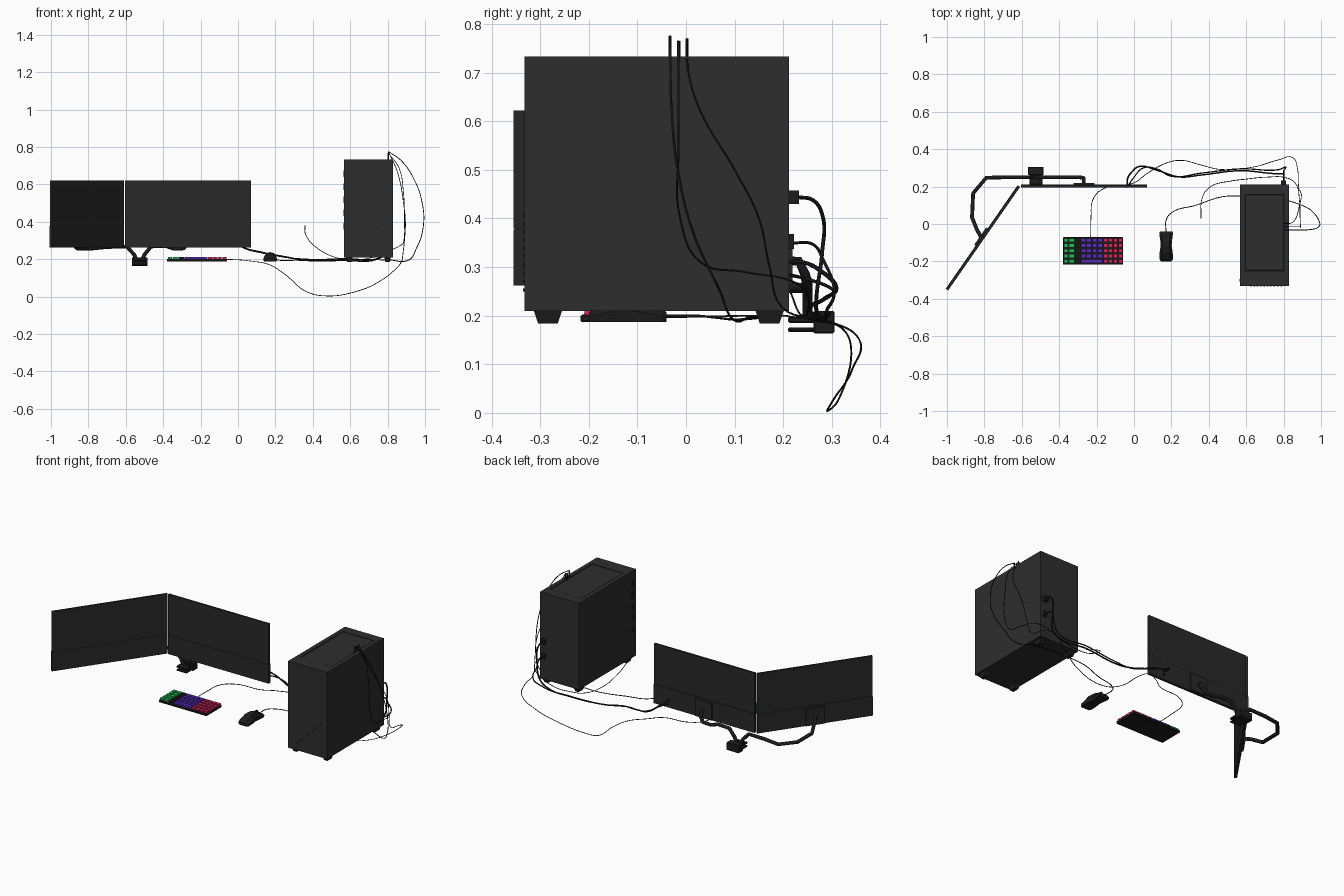
import bpy, bmesh, math
from mathutils import Vector, Matrix


def mat(name, c):
    m = bpy.data.materials.new(name)
    m.diffuse_color = (*c, 1)
    return m


CASE = mat("case_charcoal", (0.027, 0.027, 0.027))
SCREEN = mat("screen_grey", (0.022, 0.022, 0.022))
BLACK = mat("black_plastic", (0.012, 0.012, 0.012))
CABLE = mat("cable_black", (0.008, 0.008, 0.008))
GREEN = mat("key_green", (0.02, 0.50, 0.10))
PURPLE = mat("key_purple", (0.10, 0.025, 0.52))
PINK = mat("key_pink", (0.62, 0.02, 0.11))


def finish(name, bm, material):
    me = bpy.data.meshes.new(name)
    bmesh.ops.recalc_face_normals(bm, faces=bm.faces)
    bm.to_mesh(me)
    bm.free()
    ob = bpy.data.objects.new(name, me)
    me.materials.append(material)
    bpy.context.collection.objects.link(ob)
    return ob


def add_box(bm, lo, hi, taper=1.0):
    """Axis-aligned box; taper scales the bottom face."""
    c = [(a + b) / 2 for a, b in zip(lo, hi)]
    vs = bmesh.ops.create_cube(bm, size=1)["verts"]
    for v in vs:
        t = taper if v.co.z < 0 else 1
        v.co = Vector([c[i] + v.co[i] * (hi[i] - lo[i]) * (t if i < 2 else 1) for i in range(3)])


def boxes(name, material, *spans, taper=1.0):
    bm = bmesh.new()
    for lo, hi in spans:
        add_box(bm, lo, hi, taper)
    return finish(name, bm, material)


def bevel(ob, w):
    m = ob.modifiers.new("bevel", 'BEVEL')
    m.width, m.segments = w, 1
    return ob


def tube(name, pts, r, material=CABLE, smooth=True, sides=1):
    """Round cable (smooth) or jointed rod along points."""
    cu = bpy.data.curves.new(name, 'CURVE')
    cu.dimensions = '3D'
    cu.bevel_depth, cu.bevel_resolution = r, sides
    cu.resolution_u, cu.use_fill_caps = 8, True
    sp = cu.splines.new('BEZIER' if smooth else 'POLY')
    dst = sp.bezier_points if smooth else sp.points
    dst.add(len(pts) - 1)
    for p, co in zip(dst, pts):
        if smooth:
            p.co = co
            p.handle_left_type = p.handle_right_type = 'AUTO'
        else:
            p.co = (*co, 1)
    cu.materials.append(material)
    ob = bpy.data.objects.new(name, cu)
    bpy.context.collection.objects.link(ob)
    bpy.ops.object.select_all(action='DESELECT')
    ob.select_set(True)
    bpy.context.view_layer.objects.active = ob
    bpy.ops.object.convert(target='MESH')
    if smooth:
        bpy.ops.object.shade_smooth_by_angle(angle=math.radians(60))
    return ob


# --- computer case with a recessed top panel ---
bm = bmesh.new()
add_box(bm, (0.567, -0.332, 0.21), (0.828, 0.212, 0.733))
bm.faces.ensure_lookup_table()
top = max(bm.faces, key=lambda f: f.calc_center_median().z)
bmesh.ops.inset_region(bm, faces=[top], thickness=0.036)
for v in top.verts:
    v.co.y = -0.25 if v.co.y < 0 else 0.158
bmesh.ops.inset_region(bm, faces=[top], thickness=0.003, depth=-0.008)
bmesh.ops.inset_region(bm, faces=[top], thickness=0.003, depth=0.006)
finish("computer_case", bm, CASE)
boxes("case_feet", BLACK,
      *[((x - 0.017, y - 0.029, 0.184), (x + 0.017, y + 0.029, 0.21))
        for x in (0.595, 0.80) for y in (-0.284, 0.172)], taper=0.7)
boxes("case_side_vents", BLACK,
      *[((0.5645, -0.308, 0.36 + 0.07 * i), (0.568, -0.294, 0.395 + 0.07 * i)) for i in range(5)])
boxes("case_front_dots", BLACK,
      *[((0.62 + 0.018 * i, -0.335, 0.25 + 0.017 * i), (0.628 + 0.018 * i, -0.331, 0.256 + 0.017 * i))
        for i in range(10)])


# --- monitors ---
def monitor(name, centre, angle):
    M = Matrix.Translation(centre) @ Matrix.Rotation(angle, 4, 'Z')
    w = 0.337
    parts = [
        boxes(name + "_panel", SCREEN, ((-w, -0.007, 0.379), (w, 0.006, 0.622))),
        boxes(name + "_lower_panel", SCREEN, ((-w, -0.008, 0.262), (w, 0.008, 0.377))),
        boxes(name + "_seam", BLACK, ((-w + 0.002, -0.006, 0.37), (w - 0.002, 0.005, 0.385))),
        boxes(name + "_mount_plate", SCREEN, ((-0.056, 0.006, 0.264), (0.056, 0.017, 0.367))),
        boxes(name + "_power_light", BLACK, ((0.225, -0.0095, 0.353), (0.231, -0.007, 0.359))),
    ]
    for ob in parts:
        ob.matrix_world = M


monitor("main_monitor", (-0.268, 0.202, 0), 0)
monitor("side_monitor", (-0.808, -0.074, 0), math.radians(55.2))

# --- monitor arm and desk clamp ---
bevel(boxes("arm_clamp", BLACK,
            ((-0.567, 0.262, 0.163), (-0.483, 0.305, 0.21)),
            ((-0.56, 0.21, 0.185), (-0.49, 0.265, 0.197)),
            ((-0.56, 0.21, 0.166), (-0.49, 0.265, 0.176))), 0.003)
tube("right_arm", [(-0.515, 0.25, 0.19), (-0.50, 0.25, 0.225), (-0.465, 0.25, 0.268), (-0.39, 0.25, 0.272),
                   (-0.34, 0.25, 0.256), (-0.29, 0.25, 0.258), (-0.268, 0.245, 0.285),
                   (-0.268, 0.232, 0.312), (-0.268, 0.215, 0.312)], 0.0105, BLACK, False, 2)
tube("left_arm", [(-0.54, 0.25, 0.19), (-0.555, 0.25, 0.225), (-0.595, 0.25, 0.268), (-0.70, 0.25, 0.266),
                  (-0.79, 0.247, 0.257), (-0.86, 0.165, 0.258), (-0.866, 0.035, 0.262),
                  (-0.84, -0.03, 0.30), (-0.82, -0.066, 0.312)], 0.0105, BLACK, False, 2)

# --- keyboard: 12 x 5 grid of keys coloured by column ---
bevel(boxes("keyboard_base", BLACK, ((-0.38, -0.217, 0.187), (-0.058, -0.07, 0.202))), 0.003)
P, X0, Y0 = 0.0264, -0.377, -0.213
groups = {"green": (GREEN, []), "purple": (PURPLE, []), "pink": (PINK, []), "dark": (BLACK, [])}


def key(group, col, row, wide=1):
    x, y = X0 + col * P, Y0 + row * 0.028
    groups[group][1].append(((x + 0.002, y + 0.004, 0.20), (x + wide * P - 0.002, y + 0.024, 0.212)))


for row in range(5):
    key("green", 0, row)
    key("green", 1, row, 1.3)
    key("dark", 2.3, row, 1.2)
    if row == 0:
        key("purple", 3.5, row, 4.5)
    else:
        for c in range(4):
            key("purple", 3.5 + c * 1.125, row, 1.125)
    for c in range(4):
        key("pink", 8.05 + c, row)
for n, (m, spans) in groups.items():
    boxes(n + "_keys", m, *spans, taper=1.05)

# --- mouse: angular loft along y ---
bm = bmesh.new()
rings = []
for y, hw, zt in [(-0.20, 0.028, 0.205), (-0.188, 0.036, 0.218), (-0.15, 0.035, 0.236), (-0.115, 0.029, 0.238),
                  (-0.085, 0.032, 0.23), (-0.05, 0.037, 0.214), (-0.04, 0.033, 0.207)]:
    h = zt - 0.187
    prof = [(-0.9, 0), (-1, 0.45), (-0.6, 0.92), (0, 1), (0.6, 0.92), (1, 0.45), (0.9, 0)]
    rings.append([bm.verts.new((0.172 + hw * a, y, 0.187 + h * b)) for a, b in prof])
for a, b in zip(rings, rings[1:]):
    for i in range(7):
        j = (i + 1) % 7
        bm.faces.new((a[i], a[j], b[j], b[i]))
bm.faces.new(rings[0])
bm.faces.new(rings[-1])
finish("mouse", bm, BLACK)
boxes("mouse_wheel", CABLE, ((0.168, -0.082, 0.215), (0.176, -0.062, 0.23)))

# --- cables plugged into the top of the case ---
for n, y, z in (("mouse", -0.033, 0.775), ("headset", -0.015, 0.765), ("keyboard", 0.002, 0.77)):
    tube(n + "_plug", [(0.803, y, 0.728), (0.803, y, 0.752), (0.805, y, z)], 0.0038, CABLE, False)
tube("mouse_cable", [(0.805, -0.033, 0.775), (0.87, -0.032, 0.73), (0.94, -0.03, 0.63), (0.985, -0.017, 0.50),
                     (0.99, 0.015, 0.37), (0.95, 0.07, 0.25), (0.915, 0.092, 0.197), (0.80, 0.13, 0.197),
                     (0.57, 0.15, 0.197), (0.47, 0.145, 0.195), (0.33, 0.10, 0.192), (0.20, 0.06, 0.196),
                     (0.172, 0.02, 0.20), (0.172, -0.042, 0.20)], 0.0024)
tube("headset_cable", [(0.805, -0.015, 0.765), (0.86, -0.015, 0.69), (0.885, -0.015, 0.55), (0.89, -0.012, 0.40),
                       (0.888, 0.03, 0.31), (0.885, 0.12, 0.29), (0.865, 0.215, 0.272), (0.82, 0.245, 0.25),
                       (0.70, 0.25, 0.205), (0.60, 0.24, 0.20), (0.52, 0.23, 0.21), (0.41, 0.20, 0.27),
                       (0.365, 0.14, 0.325), (0.358, 0.03, 0.38)], 0.002)
tube("keyboard_cable", [(0.805, 0.002, 0.77), (0.84, 0.005, 0.70), (0.865, 0.03, 0.62), (0.885, 0.10, 0.50),
                        (0.895, 0.15, 0.40), (0.89, 0.172, 0.30), (0.88, 0.20, 0.215), (0.875, 0.29, 0.19),
                        (0.85, 0.354, 0.155), (0.77, 0.342, 0.09), (0.64, 0.305, 0.03), (0.46, 0.292, 0.0045),
                        (0.36, 0.315, 0.03), (0.25, 0.34, 0.12), (0.17, 0.325, 0.17), (0.07, 0.27, 0.19),
                        (0.0, 0.22, 0.197), (-0.15, 0.195, 0.20), (-0.215, 0.14, 0.20), (-0.23, 0.03, 0.198),
                        (-0.232, -0.072, 0.196)], 0.002)

# --- thick monitor cables into the back of the case ---
boxes("back_plugs", BLACK, ((0.787, 0.21, 0.43), (0.813, 0.232, 0.457)),
      ((0.79, 0.21, 0.337), (0.81, 0.222, 0.368)))
tube("video_cable", [(0.80, 0.23, 0.444), (0.80, 0.262, 0.437), (0.80, 0.281, 0.405), (0.80, 0.28, 0.33),
                     (0.79, 0.268, 0.235), (0.74, 0.27, 0.20), (0.57, 0.285, 0.195), (0.36, 0.262, 0.195),
                     (0.24, 0.252, 0.215), (0.13, 0.285, 0.235), (0.03, 0.308, 0.262), (-0.01, 0.28, 0.29),
                     (-0.035, 0.24, 0.31), (-0.035, 0.207, 0.31)], 0.0045)
tube("power_cable", [(0.80, 0.22, 0.35), (0.80, 0.262, 0.346), (0.80, 0.282, 0.315), (0.81, 0.305, 0.25),
                     (0.77, 0.29, 0.212), (0.57, 0.295, 0.203), (0.36, 0.272, 0.20), (0.20, 0.255, 0.22),
                     (0.12, 0.295, 0.24), (0.05, 0.30, 0.255), (0.0, 0.25, 0.275), (-0.03, 0.207, 0.285)], 0.0035)
